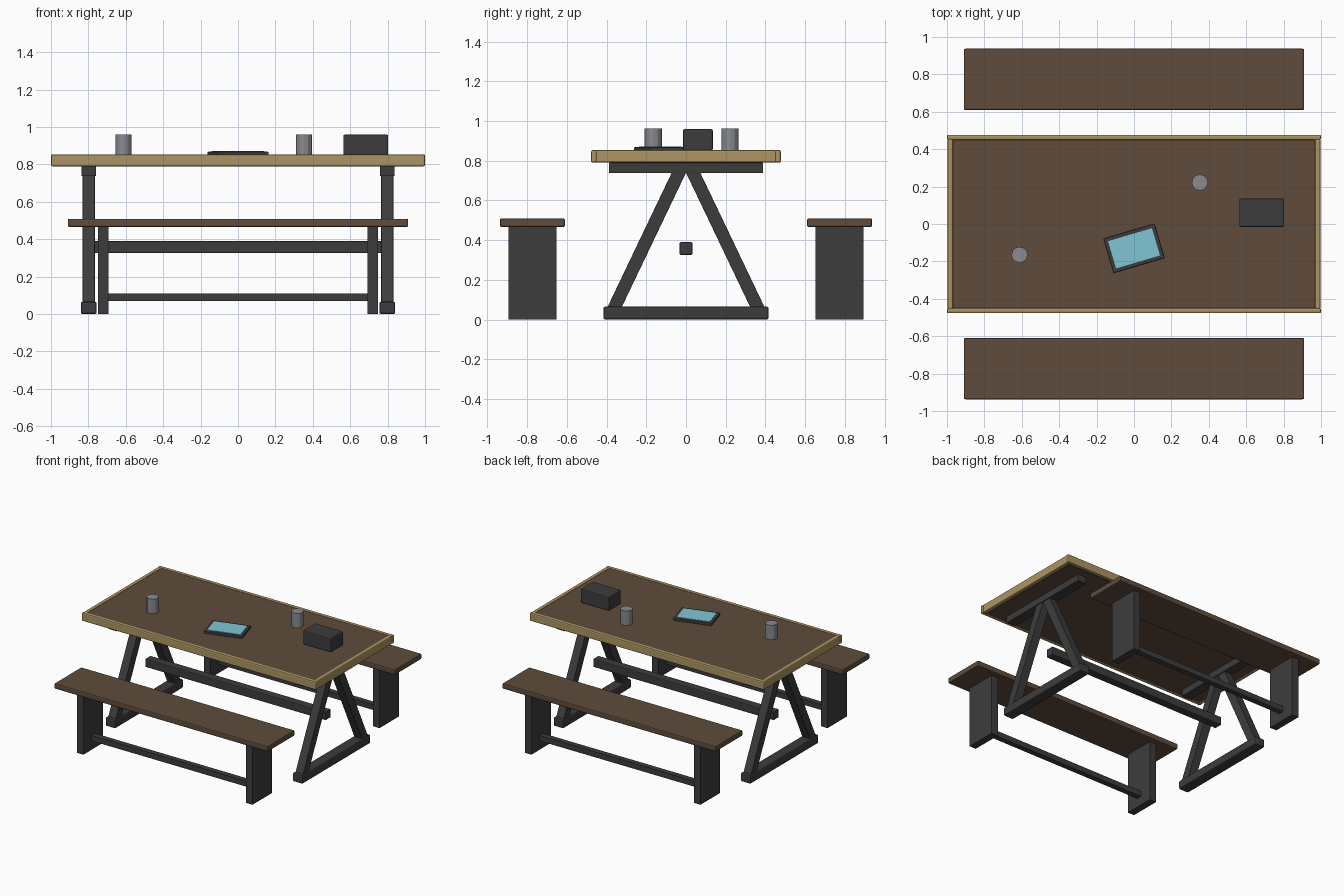
import bpy
from math import radians, atan2, hypot
from mathutils import Matrix

cube = bpy.data.objects.get("Cube")
if cube:
    bpy.data.objects.remove(cube, do_unlink=True)


def material(name, rgb):
    m = bpy.data.materials.new(name)
    m.use_nodes = True
    m.diffuse_color = (*rgb, 1)
    node = next(n for n in m.node_tree.nodes if n.type == 'BSDF_PRINCIPLED')
    node.inputs["Base Color"].default_value = (*rgb, 1)
    return m


wood = material("brown wood", (0.115, 0.072, 0.045))
tan = material("tan trim", (0.42, 0.30, 0.125))
metal = material("dark metal", (0.046, 0.046, 0.046))
glass = material("blue screen", (0.22, 0.56, 0.66))
steel = material("grey steel", (0.25, 0.26, 0.275))


def finish(name, mat, bevel=0):
    ob = bpy.context.object
    ob.name = name
    ob.data.materials.append(mat)
    if bevel:
        mod = ob.modifiers.new("rounded_edges", 'BEVEL')
        mod.width = bevel
        mod.segments = 2
        mod.limit_method = 'ANGLE'
    return ob


def box(name, mat, center, size, bevel=0, rot=(0, 0, 0)):
    bpy.ops.mesh.primitive_cube_add(size=1, location=center, rotation=rot)
    ob = bpy.context.object
    ob.data.transform(Matrix.Diagonal((*size, 1)))
    return finish(name, mat, bevel)


# Table top with raised trim
box("table_top", wood, (0, 0, 0.82), (1.94, 0.9, 0.06))
for s, side in ((-1, "front"), (1, "back")):
    box(side + "_trim", tan, (0, s * 0.463, 0.822), (2.0, 0.028, 0.064), 0.008)
for s, side in ((-1, "right"), (1, "left")):
    box(side + "_trim", tan, (s * 0.982, 0, 0.822), (0.03, 0.91, 0.064), 0.008)

# Trestles: cleat, foot and two slanted legs at each end
top_y, top_z, foot_y, foot_z = 0.031, 0.75, 0.368, 0.045
lean = atan2(foot_y - top_y, top_z - foot_z)
length = hypot(foot_y - top_y, top_z - foot_z)
for s, side in ((-1, "right"), (1, "left")):
    x = s * 0.798
    box(side + "_cleat", metal, (x, 0, 0.764), (0.077, 0.776, 0.052), 0.003)
    box(side + "_foot", metal, (x, 0, 0.033), (0.085, 0.832, 0.066), 0.01)
    for t, end in ((-1, "front"), (1, "back")):
        box(f"{side}_{end}_leg", metal,
            (x, t * (top_y + foot_y) / 2, (top_z + foot_z) / 2),
            (0.065, 0.065, length), 0.002, (t * lean, 0, 0))
box("table_stretcher", metal, (0, 0, 0.358), (1.54, 0.064, 0.064), 0.006)

# Benches
for t, end in ((-1, "front"), (1, "back")):
    y = t * 0.773
    box(end + "_bench_seat", wood, (0, y, 0.488), (1.82, 0.328, 0.043), 0.008)
    box(end + "_bench_stretcher", metal, (0, y, 0.09), (1.4, 0.042, 0.042))
    for s, side in ((-1, "right"), (1, "left")):
        box(f"{end}_bench_{side}_leg", metal, (s * 0.721, y, 0.235),
            (0.056, 0.24, 0.47))

# Cups
for name, x, y in (("right_cup", -0.612, -0.165), ("left_cup", 0.352, 0.222)):
    bpy.ops.mesh.primitive_cylinder_add(vertices=12, radius=0.043, depth=0.112,
                                        location=(x, y, 0.905))
    finish(name, steel)

# Storage box and tablet
box("storage_box", metal, (0.683, 0.06, 0.905), (0.24, 0.15, 0.108), 0.008)
turn = (0, 0, radians(16.5))
box("tablet_case", metal, (0, -0.13, 0.858), (0.284, 0.192, 0.02), 0.004, turn)
box("tablet_screen", glass, (0, -0.13, 0.869), (0.245, 0.152, 0.004), 0, turn)
